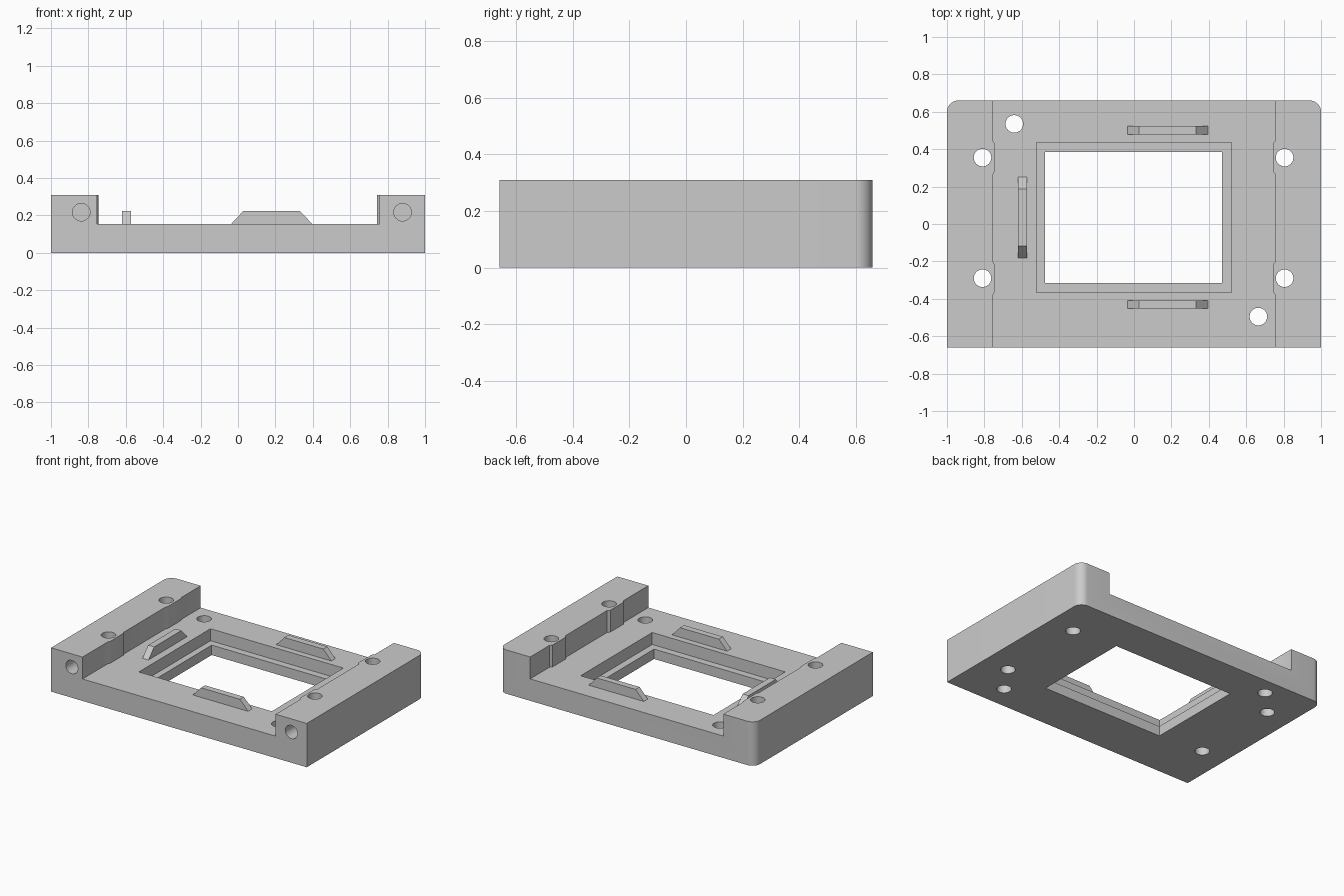
import bpy, bmesh, math

if "Cube" in bpy.data.objects:
    bpy.data.objects.remove(bpy.data.objects["Cube"])

grey = bpy.data.materials.new("plain grey")
grey.use_nodes = True
tone = (0.6, 0.6, 0.6, 1)
grey.diffuse_color = tone
grey.node_tree.nodes["Principled BSDF"].inputs["Base Color"].default_value = tone

FLOOR, TOP, FRONT, BACK = 0.155, 0.31, -0.66, 0.66


def prism(name, points, depth):
    """Extrude a closed 3D outline along a depth vector."""
    bm = bmesh.new()
    face = bm.faces.new([bm.verts.new(p) for p in points])
    new = bmesh.ops.extrude_face_region(bm, geom=[face])["geom"]
    bmesh.ops.translate(bm, vec=depth, verts=[v for v in new if isinstance(v, bmesh.types.BMVert)])
    bmesh.ops.recalc_face_normals(bm, faces=bm.faces)
    mesh = bpy.data.meshes.new(name)
    bm.to_mesh(mesh)
    bm.free()
    mesh.materials.append(grey)
    obj = bpy.data.objects.new(name, mesh)
    bpy.context.collection.objects.link(obj)
    return obj


def slab(name, outline, z0, z1):
    return prism(name, [(x, y, z0) for x, y in outline], (0, 0, z1 - z0))


def rect(x0, x1, y0, y1):
    return [(x0, y0), (x1, y0), (x1, y1), (x0, y1)]


def circle(a, b, r=0.047, n=32):
    return [(a + r * math.cos(2 * math.pi * i / n), b + r * math.sin(2 * math.pi * i / n)) for i in range(n)]


def cut(target, cutter):
    cutter.hide_render = True
    mod = target.modifiers.new("cut", 'BOOLEAN')
    mod.operation, mod.solver, mod.object = 'DIFFERENCE', 'EXACT', cutter
    bpy.context.view_layer.objects.active = target
    bpy.ops.object.modifier_apply(modifier=mod.name)
    bpy.data.objects.remove(cutter)


# Base plate with rounded rear corners
r = 0.06
arc = [(1 - r + r * math.cos(a), BACK - r + r * math.sin(a)) for a in (math.pi / 2 * i / 10 for i in range(11))]
outline = [(-1, FRONT), (1, FRONT)] + arc + [(-x, y) for x, y in reversed(arc)]
base = slab("base_frame", outline, 0, TOP)

# Open channel whose walls swell slightly beside the screw holes
screw_rows = (-0.29, 0.355)
wall = [(0.757, FRONT - 0.1)]
for y in screw_rows:
    wall += [(0.757, y - 0.09), (0.743, y - 0.075), (0.743, y + 0.075), (0.757, y + 0.09)]
wall.append((0.757, BACK + 0.1))
left_wall = [(-0.754 if x > 0.75 else -0.746, y) for x, y in reversed(wall)]
cut(base, slab("channel_cutter", wall + left_wall, FLOOR, TOP + 0.1))

# Stepped window
cut(base, slab("recess_cutter", rect(-0.52, 0.52, -0.365, 0.435), 0.07, TOP))
cut(base, slab("window_cutter", rect(-0.475, 0.47, -0.315, 0.385), -0.1, TOP))

# Vertical through holes
holes = [(x, y) for x in (-0.81, 0.805) for y in screw_rows] + [(-0.64, 0.535), (0.665, -0.495)]
for x, y in holes:
    cut(base, slab("hole_cutter", circle(x, y), -0.1, TOP + 0.1))

# Blind holes in the front ends of the side rails
for x in (-0.838, 0.88):
    ring = [(a, FRONT - 0.1, b) for a, b in circle(x, 0.217)]
    cut(base, prism("front_hole_cutter", ring, (0, 0.36, 0)))

bpy.ops.object.select_all(action='DESELECT')
base.select_set(True)
bpy.context.view_layer.objects.active = base
bpy.ops.object.shade_smooth_by_angle(angle=math.radians(30))


# Locating ridges with sloped ends
def ridge_profile(start, end):
    return [(start, FLOOR - 0.01), (end, FLOOR - 0.01), (end, FLOOR),
            (end - 0.064, 0.223), (start + 0.064, 0.223), (start, FLOOR)]


for name, y in (("front_ridge", -0.453), ("back_ridge", 0.478)):
    prism(name, [(a, y, z) for a, z in ridge_profile(-0.036, 0.396)], (0, 0.045, 0))
prism("right_ridge", [(-0.62, a, z) for a, z in ridge_profile(-0.182, 0.25)], (0.047, 0, 0))
